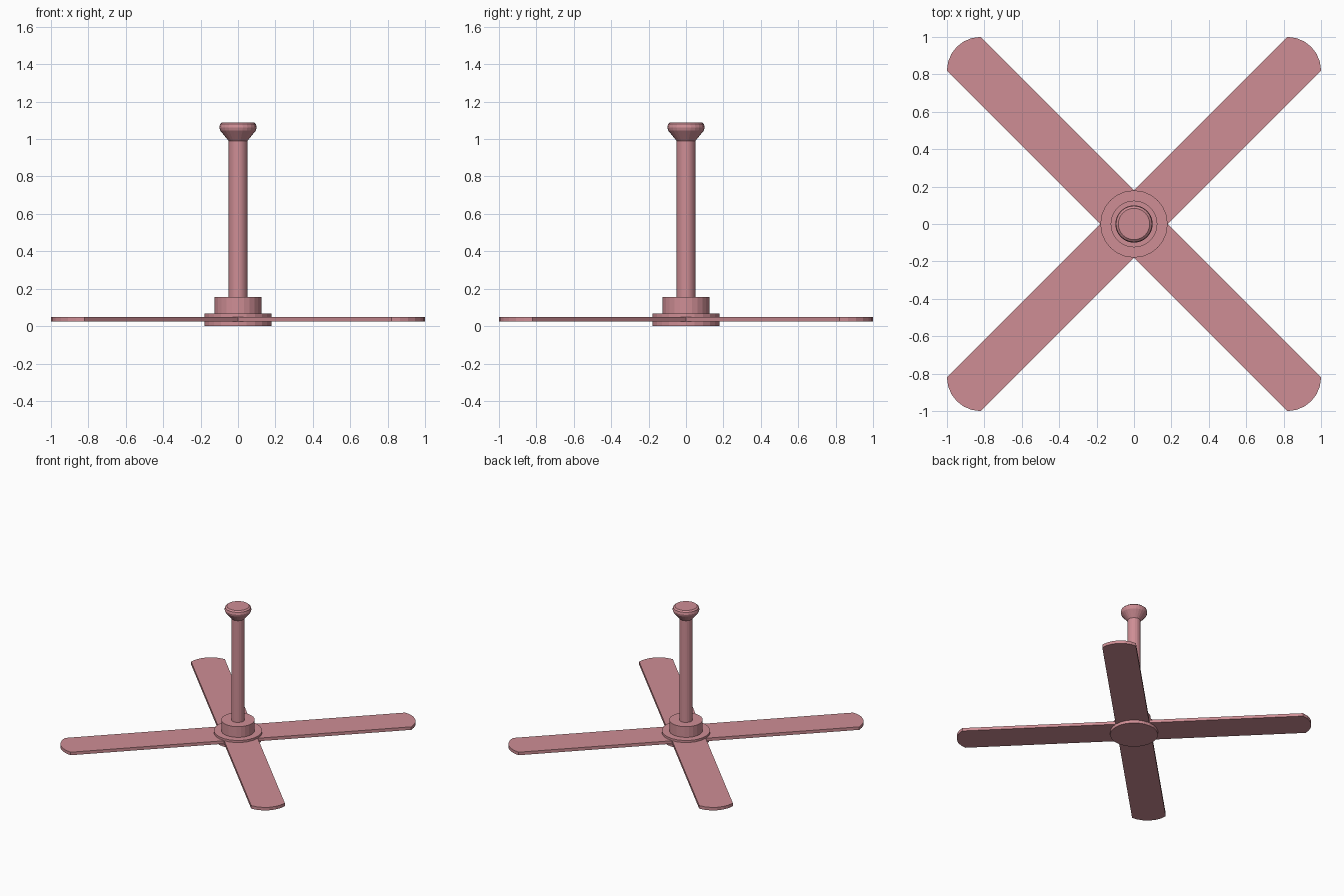
import bpy, bmesh, math
from mathutils import Matrix

if "Cube" in bpy.data.objects:
    bpy.data.objects.remove(bpy.data.objects["Cube"])

mat = bpy.data.materials.new("rose_paint")
mat.diffuse_color = (0.62, 0.27, 0.30, 1)
mat.use_nodes = True
mat.node_tree.nodes["Principled BSDF"].inputs["Base Color"].default_value = mat.diffuse_color


def finish(name, bm):
    bmesh.ops.recalc_face_normals(bm, faces=bm.faces)
    me = bpy.data.meshes.new(name)
    bm.to_mesh(me)
    bm.free()
    me.materials.append(mat)
    ob = bpy.data.objects.new(name, me)
    bpy.context.collection.objects.link(ob)
    return ob


def lathe(name, profile, sides=24):
    """Closed solid of revolution from (radius, z) points, bottom to top."""
    bm = bmesh.new()
    rings = [[bm.verts.new((r * math.cos(2 * math.pi * i / sides),
                            r * math.sin(2 * math.pi * i / sides), z))
              for i in range(sides)] for r, z in profile]
    for a, b in zip(rings, rings[1:]):
        for i in range(sides):
            j = (i + 1) % sides
            bm.faces.new((a[i], a[j], b[j], b[i]))
    bm.faces.new(rings[0][::-1])
    bm.faces.new(rings[-1])
    return finish(name, bm)


def blade(name, angle):
    """Flat blade along +x with a rounded quarter-arc tip, then rotated."""
    half, start, centre, radius, steps = 0.127, 0.127, 1.16, 0.18, 6
    outline = [(start, half), (start, -half)]
    for i in range(steps + 1):
        t = math.radians(-45 + 90 * i / steps)
        outline.append((centre + radius * math.cos(t), radius * math.sin(t)))
    bm = bmesh.new()
    face = bm.faces.new([bm.verts.new((x, y, 0.025)) for x, y in outline])
    ext = bmesh.ops.extrude_face_region(bm, geom=[face], use_keep_orig=True)
    top = [g for g in ext["geom"] if isinstance(g, bmesh.types.BMVert)]
    bmesh.ops.translate(bm, verts=top, vec=(0, 0, 0.025))
    bm.transform(Matrix.Rotation(angle, 4, 'Z'))
    return finish(name, bm)


# Hub: wide plate and motor housing
lathe("hub_plate", [(0.18, 0), (0.18, 0.067)])
lathe("motor_housing", [(0.125, 0.06), (0.125, 0.155)])

# Hanging rod
lathe("down_rod", [(0.05, 0.15), (0.05, 1.0)])

# Flared ceiling mount with rounded rim
lathe("ceiling_mount", [(0.05, 0.99), (0.095, 1.045), (0.1, 1.062),
                        (0.096, 1.08), (0.084, 1.09)])

# Four blades on the diagonals
for k in range(4):
    blade(f"blade_{k + 1}", math.radians(45 + 90 * k))
